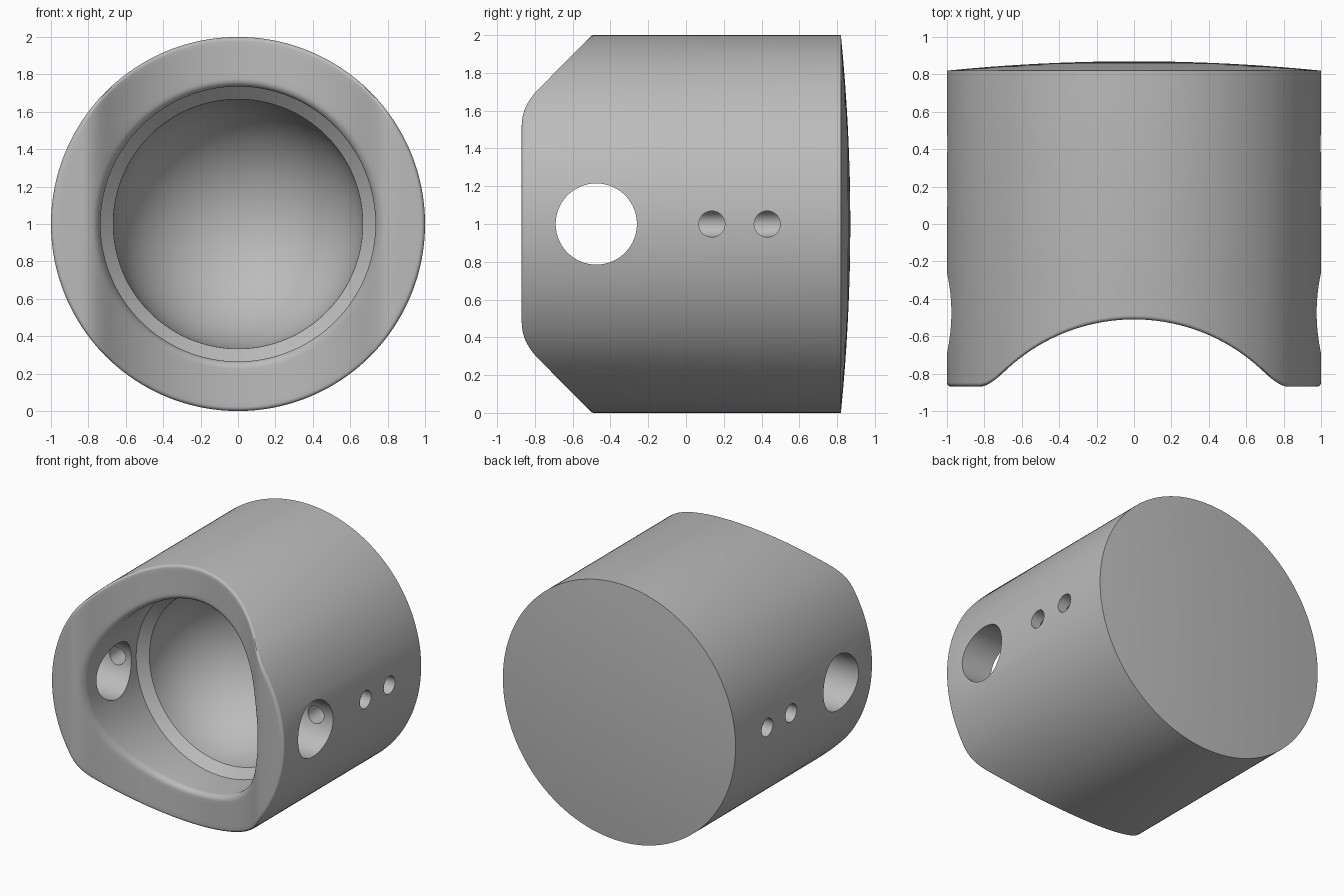
import bpy, bmesh, math
from mathutils import Matrix

if "Cube" in bpy.data.objects:
    bpy.data.objects.remove(bpy.data.objects["Cube"])

SEG = 192
grey = bpy.data.materials.new("plain grey")
grey.diffuse_color = (0.5, 0.5, 0.5, 1)
grey.use_nodes = True
grey.node_tree.nodes["Principled BSDF"].inputs["Base Color"].default_value = grey.diffuse_color


def rim(x):
    """Skirt end: flat at the sides, arched over the middle, with a soft corner."""
    arc = -1.51 + math.sqrt(max(0.0, 1 - x * x))
    k = 0.08
    h = max(k - abs(arc + 0.87), 0) / k
    return max(arc, -0.87) + h * h * k / 4


# profile as (radius, y, follows_rim), from crown centre over the skirt into the bowl
R, RI, RB = 1.0, 0.735, 0.667
RO, RN = 0.022, 0.04            # outer and inner rim rounding
profile = []
for i in range(1, 9):           # shallow domed crown
    r = i / 8
    profile.append((r, 0.87 - 0.05 * r * r, False))
for i in range(6):              # outer rim rounding
    a = i / 5 * math.pi / 2
    profile.append((R - RO + RO * math.cos(a), RO - RO * math.sin(a), True))
for i in range(1, 8):           # skirt end face
    profile.append((R - RO + (RI + RN - R + RO) * i / 8, 0, True))
for i in range(7):              # inner rim rounding
    a = i / 6 * math.pi / 2
    profile.append((RI + RN - RN * math.sin(a), RN - RN * math.cos(a), True))
profile.append((RI, -0.20, False))          # bore bottom
for i in range(24):                         # chamfer, then round bowl
    a = i / 24 * math.pi / 2
    profile.append((RB * math.cos(a), -0.135 + RB * math.sin(a), False))

bm = bmesh.new()
rings = []
for r, y, follows in profile:
    ring = []
    for s in range(SEG):
        a = 2 * math.pi * s / SEG
        x = r * math.cos(a)
        ring.append(bm.verts.new((x, y + (rim(x) if follows else 0), 1 + r * math.sin(a))))
    rings.append(ring)
for a, b in zip(rings, rings[1:]):
    for s in range(SEG):
        t = (s + 1) % SEG
        bm.faces.new((a[s], a[t], b[t], b[s]))
for ring, y in ((rings[0], 0.87), (rings[-1], -0.135 + RB)):
    c = bm.verts.new((0, y, 1))
    for s in range(SEG):
        bm.faces.new((c, ring[s], ring[(s + 1) % SEG]))
bmesh.ops.recalc_face_normals(bm, faces=bm.faces)
mesh = bpy.data.meshes.new("piston_body")
bm.to_mesh(mesh)
bm.free()
mesh.materials.append(grey)
body = bpy.data.objects.new("piston_body", mesh)
bpy.context.collection.objects.link(body)
bpy.context.view_layer.objects.active = body
body.select_set(True)


def drill(name, radius, length, centre, axis, seg):
    """Subtract a cylinder lying along x or y from the body."""
    turn = Matrix.Rotation(math.pi / 2, 4, 'Y' if axis == 'x' else 'X')
    b = bmesh.new()
    bmesh.ops.create_cone(b, cap_ends=True, segments=seg, radius1=radius, radius2=radius,
                          depth=length, matrix=Matrix.Translation(centre) @ turn)
    m = bpy.data.meshes.new(name)
    b.to_mesh(m)
    b.free()
    m.materials.append(grey)
    cutter = bpy.data.objects.new(name, m)
    bpy.context.collection.objects.link(cutter)
    cutter.hide_render = True
    mod = body.modifiers.new(name, 'BOOLEAN')
    mod.operation, mod.solver, mod.object = 'DIFFERENCE', 'EXACT', cutter
    bpy.ops.object.modifier_apply(modifier=name)
    bpy.data.objects.remove(cutter)


# wrist pin bore, then oil passages and their outlets on both sides
drill("pin_bore", 0.215, 2.4, (0, -0.475, 1), 'x', 96)
for side in (-1, 1):
    drill("oil_passage", 0.068, 0.92, (side * 0.853, 0.06, 1), 'y', 40)
    for y in (0.137, 0.43):
        drill("oil_outlet", 0.069, 0.25, (side * 0.98, y, 1), 'x', 44)

bpy.ops.object.shade_smooth_by_angle(angle=math.radians(30))
